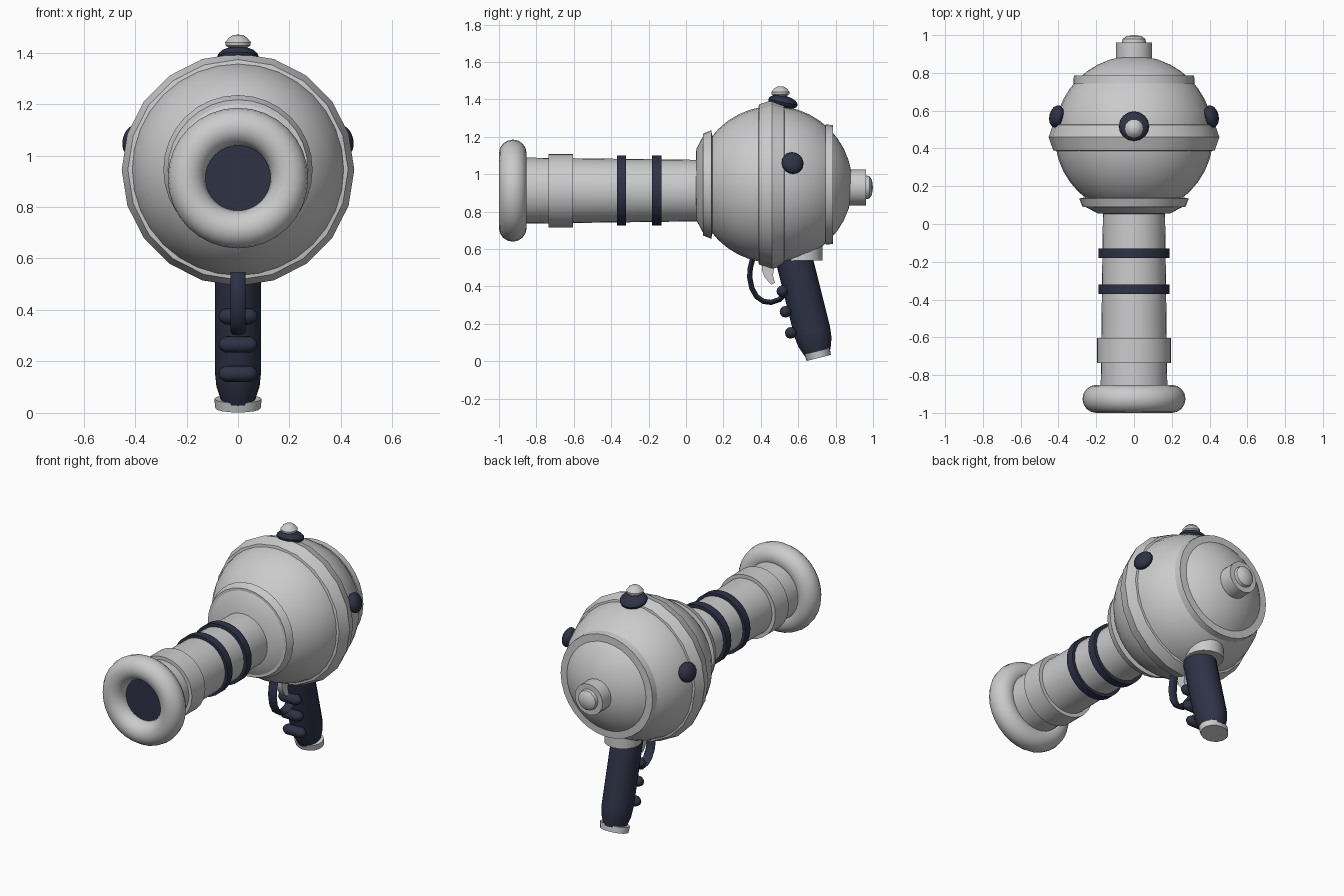
import bpy
import bmesh
from math import sin, cos, pi, radians, sqrt
from mathutils import Vector, Matrix

default = bpy.data.objects.get("Cube")
if default:
    bpy.data.objects.remove(default, do_unlink=True)


def material(name, rgb):
    mat = bpy.data.materials.new(name)
    mat.use_nodes = True
    mat.diffuse_color = (*rgb, 1)
    mat.node_tree.nodes["Principled BSDF"].inputs["Base Color"].default_value = (*rgb, 1)
    return mat


GREY = material("grey_metal", (0.52, 0.52, 0.51))
LIGHT = material("light_metal", (0.8, 0.81, 0.83))
DARK = material("dark_rubber", (0.027, 0.032, 0.06))
BACK = Vector((0, 1, 0))
UP = Vector((0, 0, 1))
CENTRE = Vector((0, 0.47, 0.945))
BARREL = Vector((0, 0, 0.9125))
BODY = Vector((0, 0, CENTRE.z))
R = 0.42


def finish(name, bm, mat, angle=35):
    bmesh.ops.remove_doubles(bm, verts=bm.verts, dist=1e-5)
    bmesh.ops.recalc_face_normals(bm, faces=bm.faces)
    mesh = bpy.data.meshes.new(name)
    bm.to_mesh(mesh)
    bm.free()
    obj = bpy.data.objects.new(name, mesh)
    bpy.context.collection.objects.link(obj)
    mesh.materials.append(mat)
    bpy.ops.object.select_all(action="DESELECT")
    obj.select_set(True)
    bpy.context.view_layer.objects.active = obj
    bpy.ops.object.shade_smooth_by_angle(angle=radians(angle))
    return obj


def lathe(name, profile, mat, origin=BODY, axis=BACK, segs=32, closed=False, squash=1, angle=35):
    """Revolve (distance along axis, radius) points around an axis."""
    bm = bmesh.new()
    rings = [[bm.verts.new((r * cos(2 * pi * i / segs), squash * r * sin(2 * pi * i / segs), h))
              for i in range(segs)] for h, r in profile]
    pairs = list(zip(rings, rings[1:]))
    if closed:
        pairs.append((rings[-1], rings[0]))
    for a, b in pairs:
        for i in range(segs):
            j = (i + 1) % segs
            bm.faces.new((a[i], a[j], b[j], b[i]))
    turn = axis.to_track_quat("Z", "Y").to_matrix().to_4x4()
    bm.transform(Matrix.Translation(origin) @ turn)
    bmesh.ops.dissolve_degenerate(bm, edges=bm.edges, dist=1e-6)
    return finish(name, bm, mat, angle)


def drum(name, start, end, radius, mat, origin=BODY, axis=BACK, segs=32):
    return lathe(name, [(start, 0), (start, radius), (end, radius), (end, 0)],
                 mat, origin, axis, segs)


def arc(radius_along, radius_out, steps, offset=0, full=False):
    span = 2 * pi if full else pi
    count = steps if full else steps + 1
    return [(-radius_along * cos(span * i / steps), offset + radius_out * sin(span * i / steps))
            for i in range(count)]


# Round body with its raised bands
lathe("body", arc(R, R, 20), GREY, CENTRE)
lathe("front_cap", [(0.05, 0), (0.055, 0.19), (0.095, 0.265), (0.12, 0.265)], GREY)
lathe("front_flange", [(0.09, 0.2), (0.09, 0.272), (0.135, 0.29), (0.145, 0.24)], LIGHT)
lathe("middle_band", [(0.385, 0.4), (0.39, 0.428), (0.46, 0.452), (0.525, 0.43), (0.53, 0.4)],
      LIGHT, segs=20)
lathe("rear_flange", [(0.745, 0.29), (0.745, 0.322), (0.785, 0.318), (0.787, 0.27)], LIGHT)

# Rear nub
REAR = Vector((0, 0, 0.93))
drum("rear_nub", 0.84, 0.962, 0.096, LIGHT, REAR, segs=20)
lathe("rear_nub_tip", [(0.96, 0.064), (0.98, 0.06), (0.994, 0.04), (1.0, 0)], GREY, REAR, segs=16)

# Barrel, collar, rings and muzzle
lathe("barrel", [(-0.9, 0), (-0.9, 0.177), (0.1, 0.164), (0.1, 0)], LIGHT, BARREL)
drum("barrel_collar", -0.735, -0.603, 0.196, GREY, BARREL)
for number, y in enumerate((-0.37, -0.181), 1):
    drum(f"barrel_ring_{number}", y, y + 0.05, 0.187, DARK, BARREL)
lathe("muzzle", arc(0.074, 0.073, 16, 0.2, True), GREY,
      BARREL + Vector((0, -0.926, 0)), closed=True, angle=60)
drum("muzzle_bore", -0.925, -0.89, 0.14, DARK, BARREL)

# Side knobs, mirrored
for side, name in ((1, "left_knob"), (-1, "right_knob")):
    spot = Vector((side * 0.41, 0.57, 1.06))
    lathe(name, arc(0.036, 0.06, 10), DARK, spot, (spot - CENTRE).normalized(), 16)

# Top button on its dark seat
lathe("button_seat", arc(0.036, 0.08, 10), DARK, Vector((0, 0.518, 1.385)),
      Vector((0, 0.22, 1)).normalized(), 16)
lathe("top_button", [(1.39, 0.035), (1.42, 0.036), (1.427, 0.048), (1.44, 0.05),
                     (1.458, 0.035), (1.468, 0.02), (1.47, 0)], GREY, Vector((0, 0.505, 0)), UP, 14)

# Tilted grip with end cap
TILT = Matrix.Translation((0, 0.582, 0.53)) @ Matrix.Rotation(radians(14), 4, "X")


def grip_part(name, profile, mat, squash):
    obj = lathe(name, profile, mat, Vector(), UP, 16, squash=squash)
    obj.data.transform(TILT)


grip_part("grip", [(0.12, 0), (0.12, 0.09), (-0.38, 0.09), (-0.44, 0.084),
                   (-0.5, 0.065), (-0.5, 0)], DARK, 1.1)
grip_part("grip_end_cap", [(-0.49, 0), (-0.49, 0.092), (-0.528, 0.088), (-0.528, 0)], LIGHT, 0.76)
drum("grip_mount", 0.54, 0.68, 0.108, LIGHT, Vector((0, 0.622, 0)), UP, 16)

# Finger ridges
for number, (y, z) in enumerate(((0.515, 0.375), (0.532, 0.265), (0.56, 0.152)), 1):
    lathe(f"finger_ridge_{number}", [(-0.076, 0), (-0.07, 0.018), (-0.05, 0.031),
                                     (0.05, 0.031), (0.07, 0.018), (0.076, 0)],
          DARK, Vector((0, y, z)), Vector((1, 0, 0)), 12, angle=60)


# Trigger guard: flat strap swept along a smooth path
def strap(name, path, thickness, half_width, mat):
    pts = [Vector((0, y, z)) for y, z in path]
    bm = bmesh.new()
    rings = []
    for i, p in enumerate(pts):
        along = (pts[min(i + 1, len(pts) - 1)] - pts[max(i - 1, 0)]).normalized()
        out = along.cross(Vector((1, 0, 0)))
        rings.append([bm.verts.new(p + out * (thickness * sin(pi * k / 4))
                                   + Vector((half_width * cos(pi * k / 4), 0, 0)))
                      for k in range(8)])
    for a, b in zip(rings, rings[1:]):
        for k in range(8):
            bm.faces.new((a[k], a[k - 1], b[k - 1], b[k]))
    bm.faces.new(rings[0])
    bm.faces.new(rings[-1])
    return finish(name, bm, mat, 60)


strap("trigger_guard", [(0.36, 0.56), (0.344, 0.5), (0.34, 0.45), (0.352, 0.39), (0.378, 0.345),
                        (0.415, 0.32), (0.455, 0.315), (0.5, 0.33), (0.53, 0.36)],
      0.014, 0.03, DARK)

# Trigger blade: extruded side profile
bm = bmesh.new()
blade = [(0.41, 0.55), (0.405, 0.49), (0.42, 0.45), (0.455, 0.41), (0.475, 0.42),
         (0.465, 0.46), (0.48, 0.55)]
face = bm.faces.new([bm.verts.new((-0.02, y, z)) for y, z in blade])
extruded = bmesh.ops.extrude_face_region(bm, geom=[face])["geom"]
bmesh.ops.translate(bm, vec=(0.04, 0, 0),
                    verts=[g for g in extruded if isinstance(g, bmesh.types.BMVert)])
finish("trigger", bm, LIGHT)
